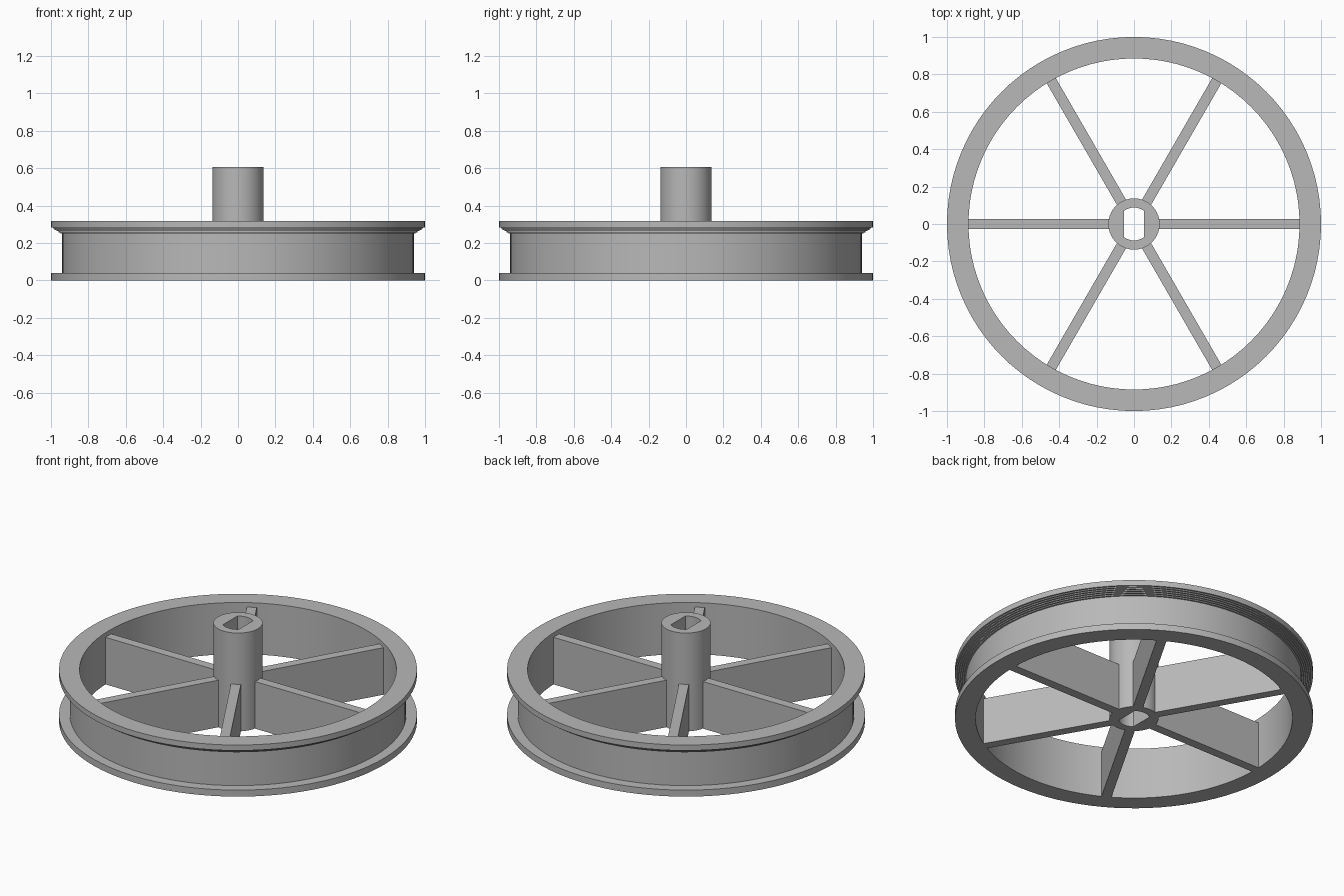
import bpy, bmesh, math

if "Cube" in bpy.data.objects:
    bpy.data.objects.remove(bpy.data.objects["Cube"])

SEGMENTS = 96
STEPS = 6
SPOKES = 6

grey = bpy.data.materials.new("plain grey")
grey.use_nodes = True
colour = (0.48, 0.48, 0.48, 1)
grey.diffuse_color = colour
grey.node_tree.nodes["Principled BSDF"].inputs["Base Color"].default_value = colour


def finish(name, bm):
    bmesh.ops.recalc_face_normals(bm, faces=bm.faces)
    mesh = bpy.data.meshes.new(name)
    bm.to_mesh(mesh)
    bm.free()
    mesh.materials.append(grey)
    obj = bpy.data.objects.new(name, mesh)
    bpy.context.collection.objects.link(obj)
    bpy.ops.object.select_all(action='DESELECT')
    obj.select_set(True)
    bpy.context.view_layer.objects.active = obj
    bpy.ops.object.shade_smooth_by_angle(angle=math.radians(25))
    return obj


def lathe(name, profile):
    """Spin a closed profile of (radius, z); a radius may be a function of angle."""
    bm = bmesh.new()
    loops = []
    for radius, z in profile:
        loop = []
        for i in range(SEGMENTS):
            a = math.tau * i / SEGMENTS
            r = radius(a) if callable(radius) else radius
            loop.append(bm.verts.new((r * math.cos(a), r * math.sin(a), z)))
        loops.append(loop)
    for k, low in enumerate(loops):
        high = loops[(k + 1) % len(loops)]
        for i in range(SEGMENTS):
            j = (i + 1) % SEGMENTS
            bm.faces.new((low[i], low[j], high[j], high[i]))
    return finish(name, bm)


# Rim: lower flange, flat groove, stepped flare and upper flange
inner, groove, height = 0.885, 0.94, 0.318
flare_low, flare_high = 0.25, 0.284
profile = [(inner, 0), (1, 0), (1, 0.04), (groove, 0.04)]
for s in range(STEPS):
    z = flare_low + (flare_high - flare_low) * s / (STEPS - 1)
    profile.append((groove + (1 - groove) * s / STEPS, z))
    profile.append((groove + (1 - groove) * (s + 1) / STEPS, z))
profile += [(1, height), (inner, height)]
lathe("grooved_rim", profile)

# Hub: tube with a round bore flattened on two sides
bore = 0.088
flat = bore * math.cos(math.radians(52.5))


def bore_radius(a):
    return min(bore, flat / max(abs(math.cos(a)), 0.01))


lathe("hub", [(bore_radius, 0), (0.137, 0), (0.137, 0.606), (bore_radius, 0.606)])

# Spokes: upright plates from the hub to the rim
start, end, width, tall = 0.132, 0.887, 0.056, 0.29
for n in range(SPOKES):
    bm = bmesh.new()
    bmesh.ops.create_cube(bm, size=1)
    bmesh.ops.scale(bm, vec=(end - start, width, tall), verts=bm.verts)
    bmesh.ops.translate(bm, vec=((start + end) / 2, 0, tall / 2), verts=bm.verts)
    spoke = finish(f"spoke_{n + 1}", bm)
    spoke.rotation_euler.z = math.tau * n / SPOKES
